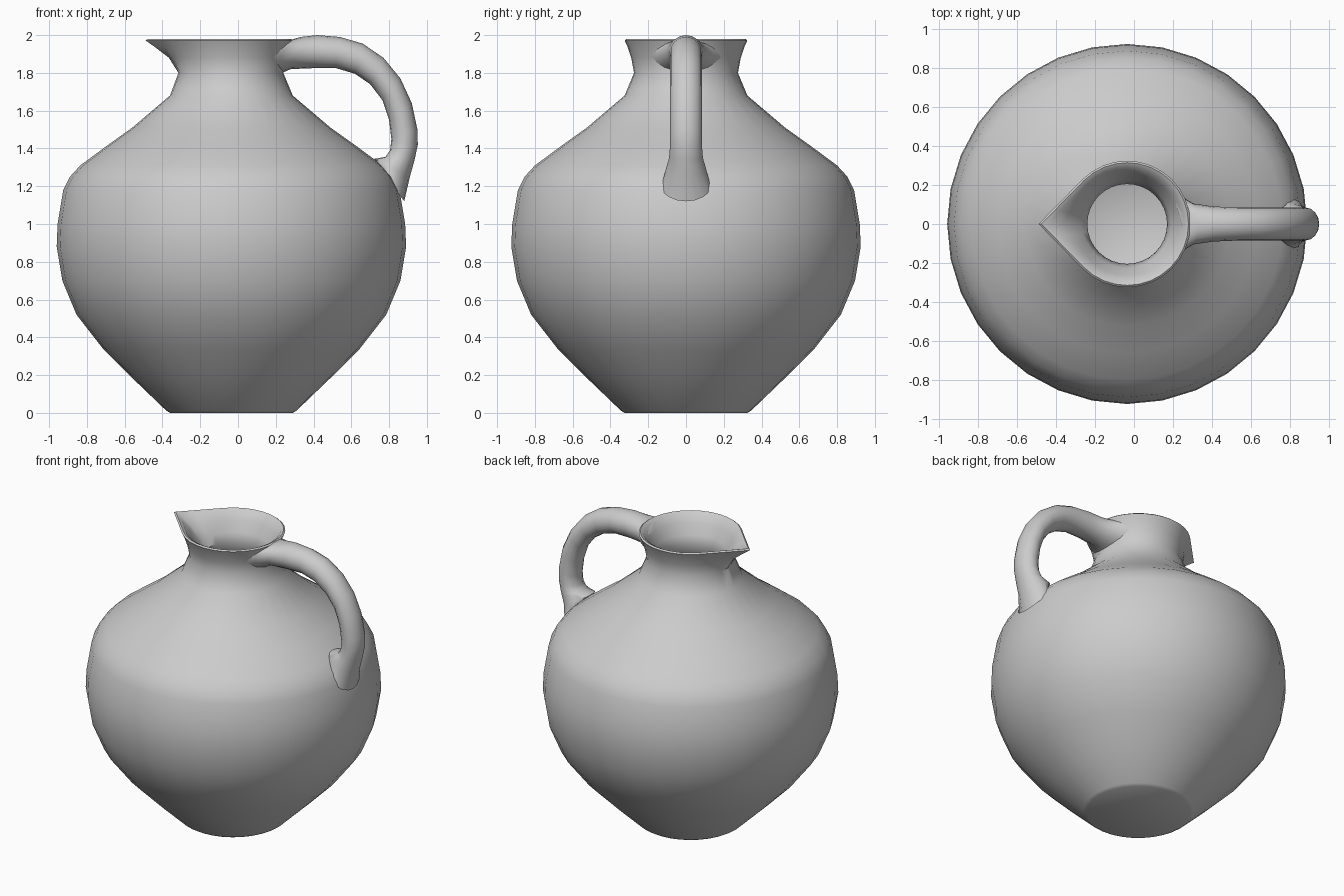
import bpy, bmesh, math
from mathutils import Vector

cube = bpy.data.objects.get("Cube")
if cube:
    bpy.data.objects.remove(cube, do_unlink=True)

CENTRE_X = -0.035
SIDES = 32

clay = bpy.data.materials.new("grey_clay")
clay.use_nodes = True
GREY = (0.6, 0.6, 0.6, 1)
clay.diffuse_color = GREY
clay.node_tree.nodes["Principled BSDF"].inputs["Base Color"].default_value = GREY


def loft(name, rings, angle):
    """Skin closed rings of points, cap both ends and shade smooth."""
    bm = bmesh.new()
    loops = [[bm.verts.new(p) for p in ring] for ring in rings]
    for a, b in zip(loops, loops[1:]):
        n = len(a)
        for i in range(n):
            j = (i + 1) % n
            bm.faces.new((a[i], a[j], b[j], b[i]))
    bm.faces.new(loops[0])
    bm.faces.new(loops[-1])
    bmesh.ops.recalc_face_normals(bm, faces=bm.faces)
    mesh = bpy.data.meshes.new(name)
    bm.to_mesh(mesh)
    bm.free()
    mesh.materials.append(clay)
    obj = bpy.data.objects.new(name, mesh)
    bpy.context.collection.objects.link(obj)
    bpy.ops.object.select_all(action="DESELECT")
    obj.select_set(True)
    bpy.context.view_layer.objects.active = obj
    bpy.ops.object.shade_smooth_by_angle(angle=math.radians(angle))
    return obj


# Jug body: radius, height and how far the ring is pulled into a spout
outside = [
    (0.325, 0, 0), (0.345, 0.012, 0), (0.52, 0.18, 0), (0.68, 0.34, 0),
    (0.82, 0.52, 0), (0.895, 0.70, 0), (0.925, 0.88, 0), (0.92, 1.0, 0),
    (0.89, 1.18, 0), (0.855, 1.25, 0), (0.80, 1.31, 0), (0.665, 1.41, 0),
    (0.525, 1.51, 0), (0.325, 1.68, 0), (0.275, 1.80, 0.05),
    (0.29, 1.88, 0.35), (0.31, 1.94, 0.8), (0.325, 1.972, 1),
]
inside = [
    (0.315, 1.98, 1), (0.295, 1.97, 0.95), (0.265, 1.92, 0.6),
    (0.225, 1.85, 0.2), (0.205, 1.79, 0), (0.26, 1.67, 0), (0.47, 1.49, 0),
    (0.75, 1.28, 0), (0.84, 1.16, 0), (0.87, 0.9, 0), (0.84, 0.7, 0),
    (0.63, 0.36, 0), (0.30, 0.05, 0),
]
SPOUT = math.acos(0.325 / 0.455)


def body_ring(radius, z, pull):
    ring = []
    for i in range(SIDES):
        a = math.tau * i / SIDES
        from_spout = abs(a - math.pi)
        r = radius
        if from_spout < SPOUT:
            # straight tangents meeting in a point
            r *= 1 + pull * (1 / math.cos(SPOUT - from_spout) - 1)
        ring.append((CENTRE_X + r * math.cos(a), r * math.sin(a), z))
    return ring


loft("jug_body", [body_ring(*p) for p in outside + inside], 45)

# Handle: outer edge x z, inner edge x z, half width
sections = [
    (0.275, 1.972, 0.205, 1.80, 0.20), (0.29, 1.978, 0.245, 1.805, 0.15),
    (0.33, 1.99, 0.28, 1.82, 0.105), (0.42, 2.0, 0.40, 1.825, 0.09),
    (0.54, 1.99, 0.52, 1.825, 0.085), (0.66, 1.955, 0.62, 1.795, 0.085),
    (0.77, 1.88, 0.70, 1.74, 0.085), (0.86, 1.77, 0.765, 1.655, 0.085),
    (0.92, 1.64, 0.80, 1.55, 0.085), (0.95, 1.50, 0.812, 1.45, 0.085),
    (0.952, 1.42, 0.805, 1.39, 0.085), (0.935, 1.34, 0.78, 1.355, 0.09),
    (0.91, 1.25, 0.72, 1.345, 0.105), (0.88, 1.12, 0.76, 1.28, 0.13),
]


def handle_ring(index, section):
    ox, oz, ix, iz, width = section
    outer, inner = Vector((ox, 0, oz)), Vector((ix, 0, iz))
    wrap = 1.7 if index < 2 else 0  # the flared root hugs the neck
    ring = []
    for k in range(16):
        a = math.tau * k / 16
        p = (outer + inner) / 2 + (outer - inner) / 2 * math.cos(a)
        p.y = width * math.sin(a)
        p.x -= wrap * p.y ** 2
        ring.append(p)
    return ring


loft("handle", [handle_ring(i, s) for i, s in enumerate(sections)], 60)
